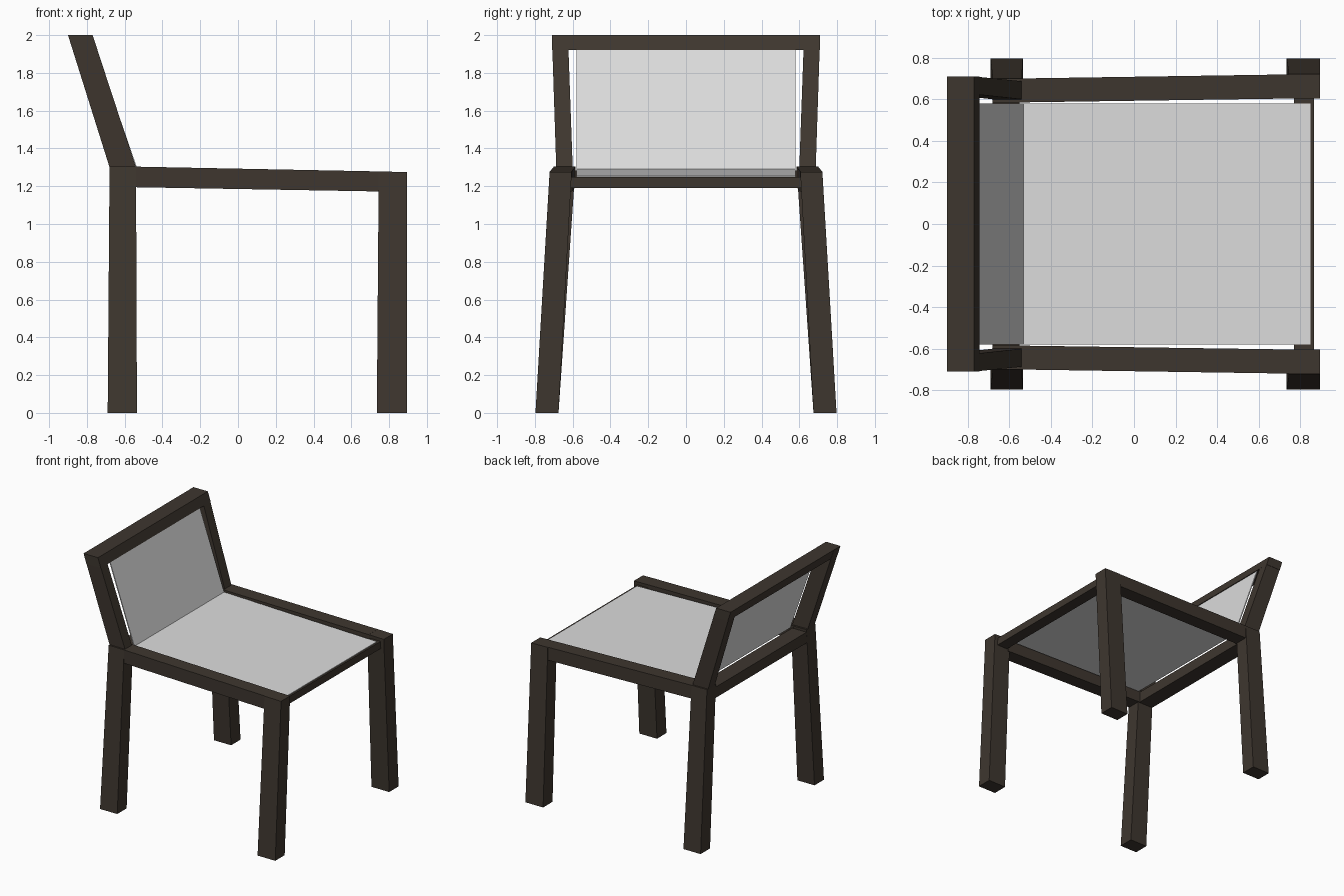
import bpy

if "Cube" in bpy.data.objects:
    bpy.data.objects.remove(bpy.data.objects["Cube"])


def material(name, rgb):
    m = bpy.data.materials.new(name)
    m.diffuse_color = (*rgb, 1)
    m.use_nodes = True
    m.node_tree.nodes["Principled BSDF"].inputs["Base Color"].default_value = m.diffuse_color
    return m


wood = material("dark brown wood", (0.048, 0.037, 0.028))
fabric = material("light grey panel", (0.72, 0.72, 0.72))


def loft(name, a, b, mat, mirror=False):
    """Four-sided bar between end quads a and b, optionally mirrored across y."""
    faces = [(3, 2, 1, 0), (4, 5, 6, 7)]
    faces += [(i, (i + 1) % 4, (i + 1) % 4 + 4, i + 4) for i in range(4)]
    me = bpy.data.meshes.new(name)
    me.from_pydata(a + b, [], faces)
    me.materials.append(mat)
    ob = bpy.data.objects.new(name, me)
    bpy.context.collection.objects.link(ob)
    if mirror:
        mod = ob.modifiers.new("mirror", 'MIRROR')
        mod.use_axis = (False, True, False)
    return ob


def flat(x0, x1, y0, y1, z0, z1=None):
    """Horizontal end quad, z0 at x0 and z1 at x1."""
    z1 = z0 if z1 is None else z1
    return [(x0, y0, z0), (x1, y0, z1), (x1, y1, z1), (x0, y1, z0)]


def across(name, profile, half, mat):
    """Extrude a four-point x/z profile across the chair width."""
    return loft(name, [(x, -half, z) for x, z in profile],
                [(x, half, z) for x, z in profile], mat)


# Splayed legs
loft("front_leg", flat(0.735, 0.895, 0.675, 0.797, 0),
     flat(0.745, 0.895, 0.605, 0.722, 1.278, 1.275), wood, True)
loft("back_leg", flat(-0.69, -0.535, 0.675, 0.797, 0),
     flat(-0.68, -0.54, 0.585, 0.70, 1.305, 1.303), wood, True)

# Side rails, sloping and widening to the front
loft("side_rail",
     [(-0.56, 0.585, 1.195), (-0.56, 0.70, 1.195),
      (-0.56, 0.70, 1.304), (-0.56, 0.585, 1.304)],
     [(0.76, 0.604, 1.172), (0.76, 0.72, 1.172),
      (0.76, 0.72, 1.278), (0.76, 0.604, 1.278)], wood, True)

# Backrest posts and top rail
loft("back_post", flat(-0.68, -0.54, 0.60, 0.687, 1.30),
     flat(-0.90, -0.77, 0.625, 0.71, 2.0), wood, True)
across("top_rail", [(-0.875, 1.922), (-0.744, 1.922),
                    (-0.77, 2.0), (-0.90, 2.0)], 0.71, wood)

# Cross rails below the seat
across("front_rail", [(0.77, 1.19), (0.865, 1.19),
                      (0.865, 1.25), (0.77, 1.25)], 0.63, wood)
across("rear_rail", [(-0.68, 1.195), (-0.55, 1.195),
                     (-0.55, 1.283), (-0.68, 1.283)], 0.61, wood)

# Thin seat and back panels
across("seat_panel", [(-0.535, 1.282), (0.85, 1.247),
                      (0.85, 1.255), (-0.535, 1.29)], 0.58, fabric)
across("back_panel", [(-0.538, 1.285), (-0.53, 1.285),
                      (-0.752, 1.925), (-0.760, 1.925)], 0.58, fabric)
